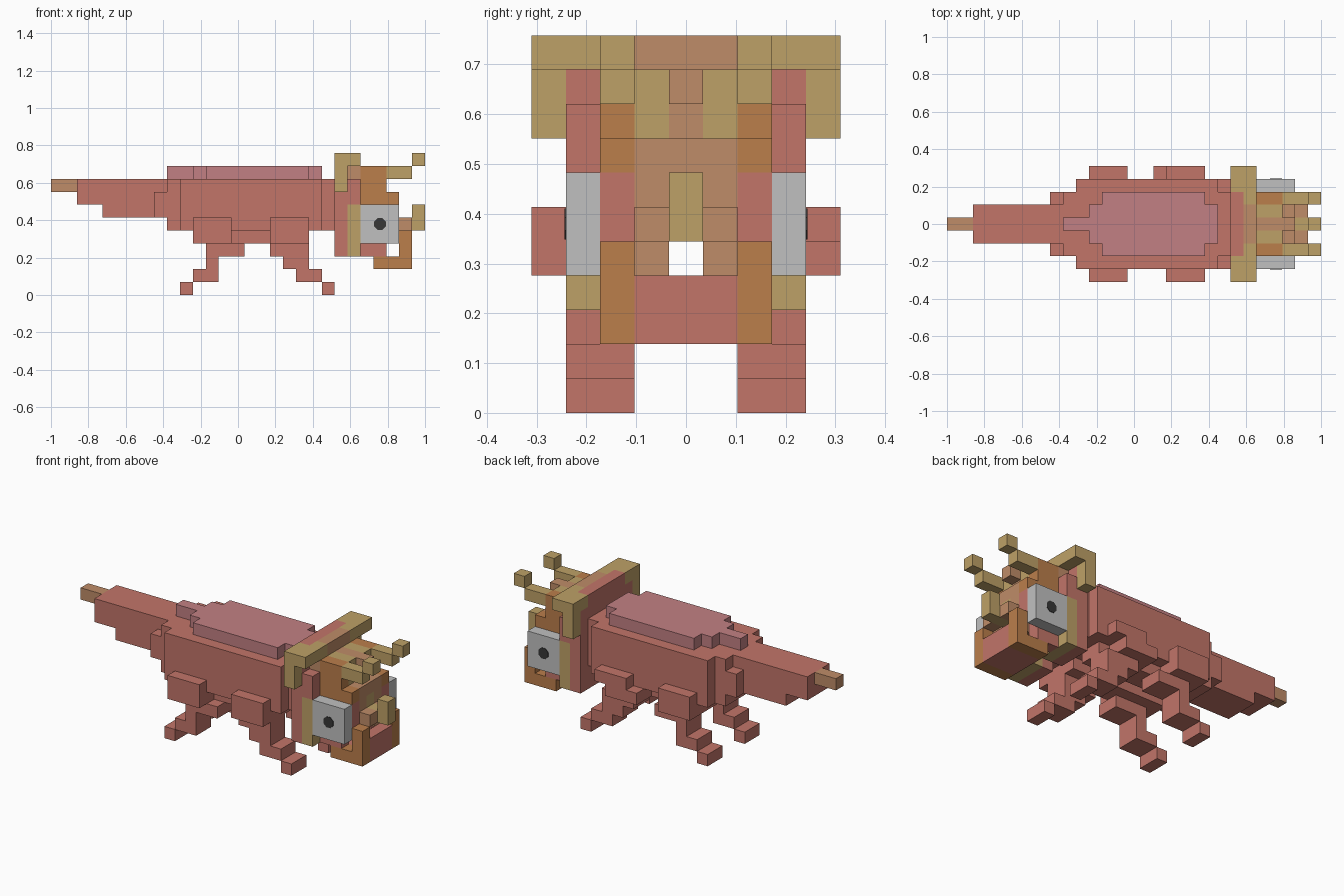
import bpy, bmesh, math
from mathutils import Matrix

if "Cube" in bpy.data.objects:
    bpy.data.objects.remove(bpy.data.objects["Cube"])

U = 2 / 29  # edge length of one block


def material(name, rgb):
    lin = [((c / 255 + 0.055) / 1.055) ** 2.4 for c in rgb] + [1]
    m = bpy.data.materials.new(name)
    m.use_nodes = True
    m.diffuse_color = lin
    m.node_tree.nodes["Principled BSDF"].inputs["Base Color"].default_value = lin
    return m


RED = material("red_skin", (194, 117, 105))
PINK = material("pink_back", (194, 128, 131))
TAN = material("tan_horn", (190, 161, 103))
SAND = material("light_orange", (191, 140, 104))
ORANGE = material("orange_head", (187, 126, 75))
WHITE = material("eye_grey", (192, 192, 192))
BLACK = material("pupil_black", (55, 55, 55))


def blocks(name, mat, *boxes, mirror=False):
    """Boxes as (x0, x1, y0, y1, z0, z1) in block units; y runs 0 to 9."""
    bm = bmesh.new()
    todo = list(boxes)
    if mirror:
        todo += [(a, b, 9 - d, 9 - c, e, f) for a, b, c, d, e, f in boxes]
    for a, b, c, d, e, f in todo:
        mid = ((a + b) / 2 * U - 1, ((c + d) / 2 - 4.5) * U, (e + f) / 2 * U)
        size = Matrix.Diagonal(((b - a) * U, (d - c) * U, (f - e) * U, 1))
        bmesh.ops.create_cube(bm, size=1, matrix=Matrix.Translation(mid) @ size)
    me = bpy.data.meshes.new(name)
    bm.to_mesh(me)
    bm.free()
    me.materials.append(mat)
    ob = bpy.data.objects.new(name, me)
    bpy.context.collection.objects.link(ob)
    return ob


# Tail and torso
blocks("tail_tip", SAND, (0, 2, 4, 5, 8, 9))
blocks("tail", RED, (2, 4, 3, 6, 7, 9), (4, 9, 3, 6, 6, 9))
blocks("tail_root", RED, (8, 9, 2, 7, 6, 8), (9, 10, 2, 7, 5, 9))
blocks("torso", RED, (10, 21, 1, 8, 5, 9), (21, 22, 2, 7, 5, 9))
blocks("belly", RED, (11, 20, 2, 4, 4, 5), mirror=True)
blocks("back_plate", PINK, (9, 11, 4, 5, 9, 10), (11, 12, 3, 6, 9, 10),
       (12, 20, 2, 7, 9, 10), (20, 21, 3, 6, 9, 10))

# Legs stepping down to the feet
blocks("rear_legs", RED, (11, 14, 0, 2, 4, 6), (12, 15, 1, 3, 3, 4),
       (12, 13, 1, 3, 2, 3), (11, 13, 1, 3, 1, 2), (10, 11, 1, 3, 0, 1), mirror=True)
blocks("front_legs", RED, (17, 20, 1, 3, 3, 4), (18, 20, 1, 3, 2, 3),
       (19, 21, 1, 3, 1, 2), (21, 22, 1, 3, 0, 1), mirror=True)
blocks("right_front_thigh", RED, (17, 20, 0, 2, 4, 6))
blocks("left_front_thigh", RED, (17, 20, 7, 9, 5, 6), (16, 19, 7, 9, 4, 5))

# Frill behind the head
blocks("frill_plate", RED, (22, 23, 1, 8, 5, 10), (22, 24, 1, 8, 7, 9),
       (22, 23, 2, 7, 10, 11))
blocks("frill_lower", RED, (22, 23, 1, 4, 3, 5), mirror=True)
blocks("frill_lower_front", TAN, (23, 24, 1, 4, 3, 5), (23, 24, 1, 4, 5, 7), mirror=True)
blocks("frill_corners", TAN, (22, 23, 0, 2, 10, 11), (23, 24, 0, 3, 10, 11),
       (22, 23, 0, 1, 8, 10), mirror=True)
blocks("frill_brow", SAND, (23, 24, 3, 6, 10, 11), (23, 24, 2, 7, 9, 10))

# Head
blocks("cranium_sides", ORANGE, (24, 26, 2, 3, 7, 10), (26, 27, 2, 3, 7, 8), mirror=True)
blocks("cranium_middle", TAN, (24, 26, 3, 4, 7, 10), mirror=True)
blocks("cranium_ridge", SAND, (24, 26, 4, 5, 5, 10), (26, 27, 3, 6, 7, 8),
       (26, 27, 4, 5, 9, 10))
blocks("cheeks", RED, (24, 27, 2, 3, 5, 7), (24, 26, 2, 3, 3, 5), mirror=True)
blocks("muzzle_sides", SAND, (24, 27, 3, 4, 4, 7), (27, 28, 3, 4, 5, 6), mirror=True)
blocks("nose_horn", TAN, (26, 28, 4, 5, 5, 6), (26, 27, 4, 5, 6, 7), (28, 29, 4, 5, 5, 7))
blocks("brow_horns", TAN, (26, 28, 2, 3, 9, 10), (28, 29, 2, 3, 10, 11), mirror=True)

# Lower jaw
blocks("jaw_sides", ORANGE, (25, 28, 2, 3, 2, 3), (27, 28, 2, 3, 3, 5), mirror=True)
blocks("jaw_middle", RED, (25, 28, 3, 6, 2, 3), (27, 28, 3, 6, 3, 4))

# Eyes with octagonal pupil plates
blocks("eyes", WHITE, (24, 27, 1, 2, 4, 7), mirror=True)
for name, y in (("right_pupil", -3.5), ("left_pupil", 3.5)):
    bpy.ops.mesh.primitive_cylinder_add(
        vertices=8, radius=0.034, depth=0.006,
        location=(25.5 * U - 1, y * U, 5.5 * U),
        rotation=(math.pi / 2, math.pi / 8, 0))
    pupil = bpy.context.object
    pupil.name = name
    pupil.data.materials.append(BLACK)
